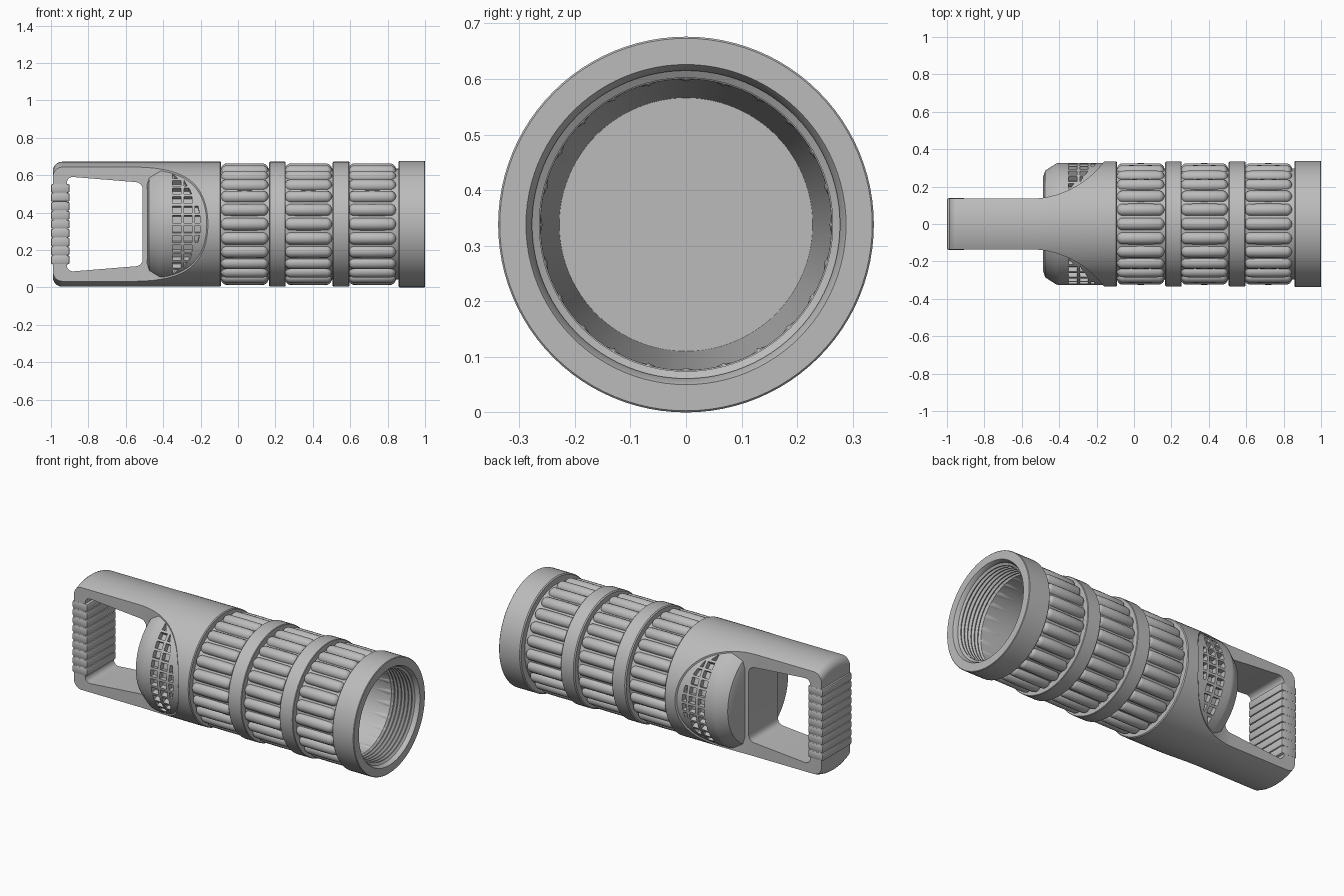
import bpy, bmesh, math
from mathutils import Matrix, Vector

cube = bpy.data.objects.get("Cube")
if cube:
    bpy.data.objects.remove(cube, do_unlink=True)

R = 0.338          # overall radius, also the height of the axis
SEGS = 96
AXIS = Matrix.Translation((0, 0, R))

grey = bpy.data.materials.new("plain grey")
grey.use_nodes = True
COLOUR = (0.5, 0.5, 0.5, 1)
grey.diffuse_color = COLOUR
grey.node_tree.nodes["Principled BSDF"].inputs["Base Color"].default_value = COLOUR


def make_object(name, bm, helper=False):
    bmesh.ops.recalc_face_normals(bm, faces=bm.faces)
    mesh = bpy.data.meshes.new(name)
    bm.to_mesh(mesh)
    bm.free()
    mesh.materials.append(grey)
    obj = bpy.data.objects.new(name, mesh)
    bpy.context.collection.objects.link(obj)
    obj.matrix_world = AXIS
    obj.hide_render = helper
    return obj


def activate(obj):
    bpy.context.view_layer.update()
    bpy.ops.object.select_all(action='DESELECT')
    obj.select_set(True)
    bpy.context.view_layer.objects.active = obj


def smooth(obj, angle=30):
    activate(obj)
    bpy.ops.object.shade_smooth_by_angle(angle=math.radians(angle))


def boolean(obj, cutter, operation):
    mod = obj.modifiers.new("cut", 'BOOLEAN')
    mod.object, mod.operation, mod.solver = cutter, operation, 'EXACT'
    activate(obj)
    bpy.ops.object.modifier_apply(modifier=mod.name)
    bpy.data.objects.remove(cutter, do_unlink=True)


def lathe(name, profile):
    """Turn (x, radius) points around the long axis."""
    bm = bmesh.new()
    verts = [bm.verts.new((x, 0, r)) for x, r in profile]
    edges = [bm.edges.new(pair) for pair in zip(verts, verts[1:])]
    bmesh.ops.spin(bm, geom=verts + edges, cent=(0, 0, 0), axis=(1, 0, 0),
                   angle=math.tau, steps=SEGS, use_merge=False)
    bmesh.ops.remove_doubles(bm, verts=bm.verts, dist=1e-5)
    return make_object(name, bm)


def prism(name, points, direction, rounding=0):
    """Extrude a flat outline, optionally rounding its upright edges."""
    bm = bmesh.new()
    face = bm.faces.new([bm.verts.new(p) for p in points])
    ext = bmesh.ops.extrude_face_region(bm, geom=[face])
    bmesh.ops.translate(bm, vec=direction,
                        verts=[v for v in ext["geom"] if isinstance(v, bmesh.types.BMVert)])
    if rounding:
        d = Vector(direction).normalized()
        sides = [e for e in bm.edges
                 if abs((e.verts[0].co - e.verts[1].co).normalized().dot(d)) > 0.99]
        bmesh.ops.bevel(bm, geom=sides, offset=rounding, segments=5,
                        profile=0.5, affect='EDGES')
    return make_object(name, bm, helper=True)


# Barrel: raised bands, recessed grip bases, open threaded mouth and bore
BASE, BAND, C = 0.297, 0.334, 0.006
outer = [(-0.14, 0), (-0.14, BASE)]
for x0, x1, r in [(0.165, 0.255, BAND), (0.505, 0.595, BAND), (0.857, 1.0, R)]:
    outer += [(x0, BASE), (x0, r - C), (x0 + C, r), (x1 - C / 2, r), (x1, r - C / 2)]
    if x1 < 1:
        outer.append((x1, BASE))
threads = [(1.0, 0.288), (0.98, 0.277)]
for i in range(6):
    x = 0.975 - i * 0.023
    threads += [(x, 0.277), (x - 0.008, 0.264), (x - 0.013, 0.264), (x - 0.021, 0.277)]
bore = [(0.83, 0.262), (-0.07, 0.228), (-0.07, 0)]
smooth(lathe("barrel", outer + threads + bore))

# Grip ribs: pill-shaped bars around each recess
RIBS, RIB_R, RIB_C = 24, 0.034, 0.291


def rib_ring(name, x0, x1):
    bm = bmesh.new()
    for i in range(RIBS):
        ball = bmesh.ops.create_uvsphere(bm, u_segments=16, v_segments=12, radius=RIB_R)["verts"]
        bmesh.ops.rotate(bm, verts=ball, matrix=Matrix.Rotation(math.pi / 2, 3, 'Y'))
        half = (x1 - x0) / 2 - RIB_R
        # split the ball at its equator and stretch it into a bar
        bmesh.ops.bisect_plane(bm, geom=ball + list({e for v in ball for e in v.link_edges})
                               + list({f for v in ball for f in v.link_faces}),
                               plane_co=(0, 0, 0), plane_no=(1, 0, 0), dist=1e-4)
        for v in ball:
            if abs(v.co.x) > 1e-4:
                v.co.x += math.copysign(half, v.co.x)
        place = (Matrix.Rotation(math.tau * i / RIBS, 4, 'X')
                 @ Matrix.Translation(((x0 + x1) / 2, 0, RIB_C)))
        bmesh.ops.transform(bm, matrix=place, verts=ball)
    smooth(make_object(name, bm), 40)


rib_ring("rear_grip_ribs", -0.092, 0.163)
rib_ring("middle_grip_ribs", 0.25, 0.503)
rib_ring("front_grip_ribs", 0.59, 0.845)

# Handle frame: rounded cylinder, scooped on both sides, with a hand opening
HALF, SCOOP_X, SCOOP_R = 0.135, -0.56, 0.5
corner = [(-0.94 - 0.05 * math.cos(a), BAND - 0.05 + 0.05 * math.sin(a))
          for a in (math.pi / 2 * i / 6 for i in range(7))]
handle = lathe("handle_frame", [(-0.99, 0)] + corner
               + [(-0.095, BAND), (-0.09, BAND - 0.005), (-0.09, 0)])
plan = [(-1.1, HALF)]
for i in range(25):
    a = math.radians(60) * i / 24
    plan.append((SCOOP_X + SCOOP_R * math.sin(a), HALF + SCOOP_R * (1 - math.cos(a))))
plan.append((0.1, plan[-1][1]))
outline = plan + [(x, -y) for x, y in reversed(plan)]
boolean(handle, prism("scoop_cutter", [(x, y, -0.5) for x, y in outline], (0, 0, 1)), 'INTERSECT')
opening = [(-0.915, 0.255), (-0.51, 0.222), (-0.51, -0.222), (-0.915, -0.255)]
boolean(handle, prism("opening_cutter", [(x, -0.5, z) for x, z in opening], (0, 1, 0), 0.035),
        'DIFFERENCE')
smooth(handle)

# Rear core: chamfered drum that shows in the scoops
CORE_R = 0.326
core = lathe("rear_core", [(-0.487, 0), (-0.487, 0.25), (-0.475, 0.285), (-0.415, CORE_R - 0.002),
                           (-0.4, CORE_R), (-0.1, CORE_R), (-0.1, 0)])


# Grille pits, trimmed to follow the scoop edge
def grille_limit(angle):
    y = CORE_R * math.cos(angle)
    return SCOOP_X - 0.035 + math.sqrt(max(0, SCOOP_R ** 2 - (SCOOP_R + HALF - y) ** 2))


pits = bmesh.new()
STEP = math.radians(9.4)
for side in (0, math.pi):
    for row in range(-6, 6):
        a0, a1 = (row + 0.13) * STEP, (row + 0.87) * STEP
        for col in range(3):
            x0 = -0.35 + col * 0.06
            ends = [min(x0 + 0.044, grille_limit(a)) for a in (a0, a1)]
            if max(ends) < x0 + 0.012:
                continue
            ends = [max(x, x0 + 0.003) for x in ends]
            rings = []
            for r in (CORE_R - 0.03, CORE_R + 0.03):
                rings.append([pits.verts.new((x, r * math.cos(a + side), r * math.sin(a + side)))
                              for x, a in ((x0, a0), (ends[0], a0), (ends[1], a1), (x0, a1))])
            low, high = rings
            pits.faces.new(low)
            pits.faces.new(high)
            for i in range(4):
                j = (i + 1) % 4
                pits.faces.new((low[i], low[j], high[j], high[i]))
boolean(core, make_object("grille_cutter", pits, helper=True), 'DIFFERENCE')
smooth(core)

# Hand grip: stack of rounded pads around the end bar
pads = bmesh.new()
PITCH = 0.0478
for i in range(-4, 5):
    pad = bmesh.ops.create_cube(pads, size=1, matrix=Matrix.Translation((-0.95, 0, i * PITCH))
                                @ Matrix.Diagonal((0.1, 0.276, PITCH - 0.001, 1)))["verts"]
    bmesh.ops.bevel(pads, geom=list({e for v in pad for e in v.link_edges}), offset=0.009,
                    segments=2, profile=0.5, affect='EDGES')
smooth(make_object("hand_grip_pads", pads), 35)
